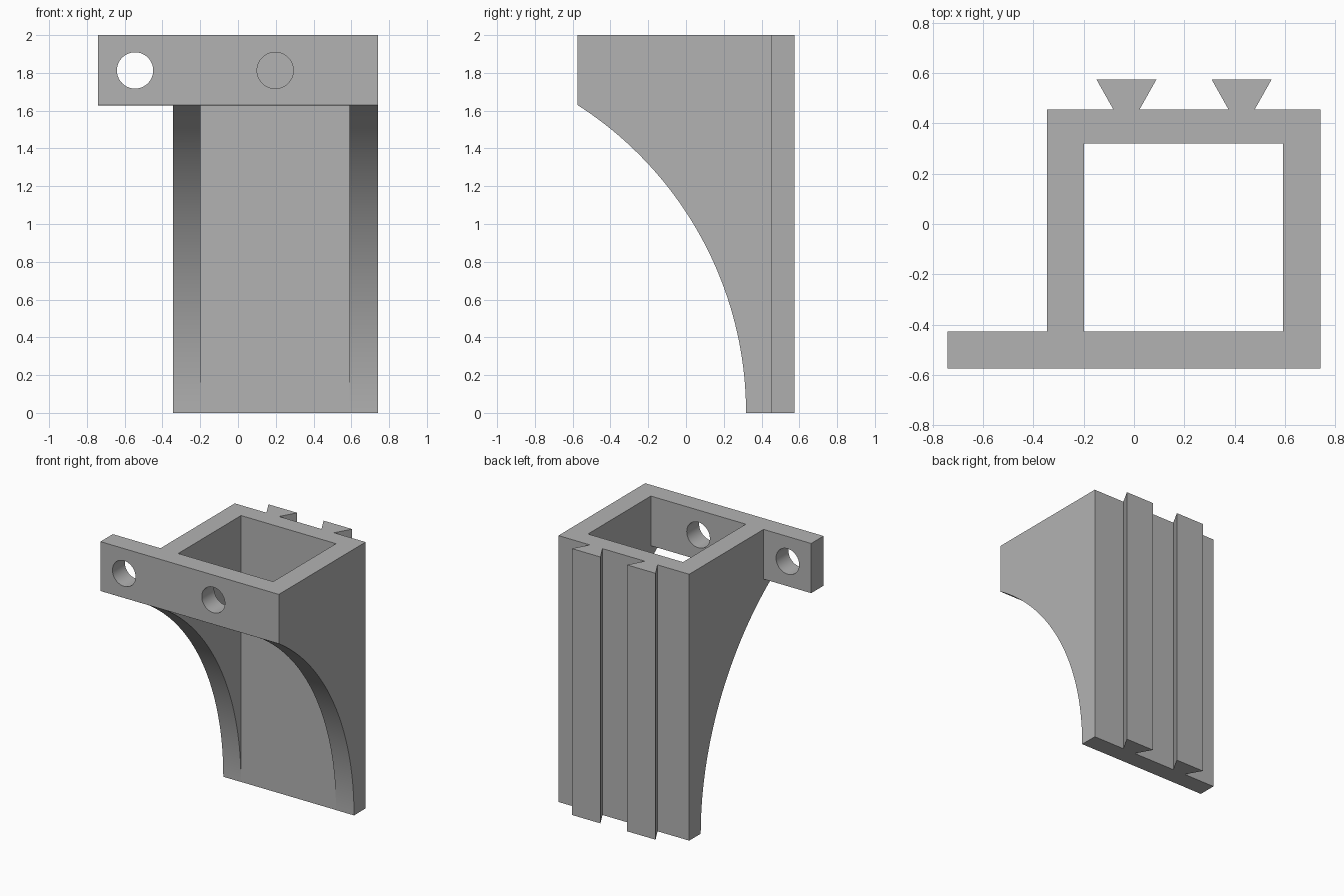
import bpy
import bmesh
from math import pi
from mathutils import Matrix, Vector

cube = bpy.data.objects.get("Cube")
if cube:
    bpy.data.objects.remove(cube, do_unlink=True)

# Main dimensions
HEIGHT = 2.0
BAR_Z = 1.627                  # underside of the front bar
LEFT, RIGHT, TAB = -0.345, 0.741, -0.741
FRONT, BACK, RAIL_BACK = -0.574, 0.455, 0.574
BAR_BACK, WALL_FRONT = -0.427, 0.319
POCKET = (-0.198, 0.591)

grey = bpy.data.materials.new("plain grey")
grey.use_nodes = True
colour = (0.45, 0.45, 0.45, 1)
grey.diffuse_color = colour
grey.node_tree.nodes["Principled BSDF"].inputs["Base Color"].default_value = colour


def add_object(name, bm):
    bmesh.ops.recalc_face_normals(bm, faces=bm.faces)
    mesh = bpy.data.meshes.new(name)
    bm.to_mesh(mesh)
    bm.free()
    mesh.materials.append(grey)
    obj = bpy.data.objects.new(name, mesh)
    bpy.context.collection.objects.link(obj)
    return obj


def prism(name, points, direction):
    """Extrude a closed 3D outline along a vector."""
    bm = bmesh.new()
    face = bm.faces.new([bm.verts.new(p) for p in points])
    new = bmesh.ops.extrude_face_region(bm, geom=[face])["geom"]
    verts = [v for v in new if isinstance(v, bmesh.types.BMVert)]
    bmesh.ops.translate(bm, verts=verts, vec=Vector(direction))
    return add_object(name, bm)


def cylinder(name, centre, radius, depth, axis, segments):
    bm = bmesh.new()
    turn = Matrix.Rotation(pi / 2, 4, axis)
    bmesh.ops.create_cone(bm, cap_ends=True, segments=segments, radius1=radius,
                          radius2=radius, depth=depth,
                          matrix=Matrix.Translation(centre) @ turn)
    return add_object(name, bm)


def cut(target, cutter):
    bpy.context.view_layer.objects.active = target
    mod = target.modifiers.new("cut", 'BOOLEAN')
    mod.operation = 'DIFFERENCE'
    mod.solver = 'EXACT'
    mod.object = cutter
    bpy.ops.object.modifier_apply(modifier=mod.name)
    bpy.data.objects.remove(cutter, do_unlink=True)


# Plan outline: box, side tab and two dovetail rails on the back
outline = [(TAB, FRONT), (RIGHT, FRONT), (RIGHT, BACK)]
for x in (0.4275, -0.03):
    outline += [(x + 0.052, BACK), (x + 0.119, RAIL_BACK),
                (x - 0.119, RAIL_BACK), (x - 0.052, BACK)]
outline += [(LEFT, BACK), (LEFT, BAR_BACK), (TAB, BAR_BACK)]
bracket = prism("dovetail_bracket", [(x, y, 0) for x, y in outline], (0, 0, HEIGHT))

# Pocket, open at the top and below the front bar
pocket = [(BAR_BACK, 2.1), (WALL_FRONT, 2.1), (WALL_FRONT, -0.1),
          (-0.7, -0.1), (-0.7, BAR_Z), (BAR_BACK, BAR_Z)]
cut(bracket, prism("pocket_cutter", [(POCKET[0], y, z) for y, z in pocket],
                   (POCKET[1] - POCKET[0], 0, 0)))

# Space under the side tab
under = [(-0.7, -0.1), (BAR_BACK + 0.1, -0.1), (BAR_BACK + 0.1, BAR_Z), (-0.7, BAR_Z)]
cut(bracket, prism("tab_cutter", [(-0.9, y, z) for y, z in under], (LEFT + 0.9, 0, 0)))

# Curved front edge of the side walls
cut(bracket, cylinder("arch_cutter", (0, -1.617, 0), 1.935, 3, 'Y', 256))

# Round holes through the front bar
for x in (-0.545, 0.197):
    cut(bracket, cylinder("hole_cutter", (x, -0.5, 1.813), 0.096, 0.4, 'X', 64))

bpy.ops.object.select_all(action='DESELECT')
bracket.select_set(True)
bpy.context.view_layer.objects.active = bracket
bpy.ops.object.shade_smooth_by_angle(angle=pi / 7)
